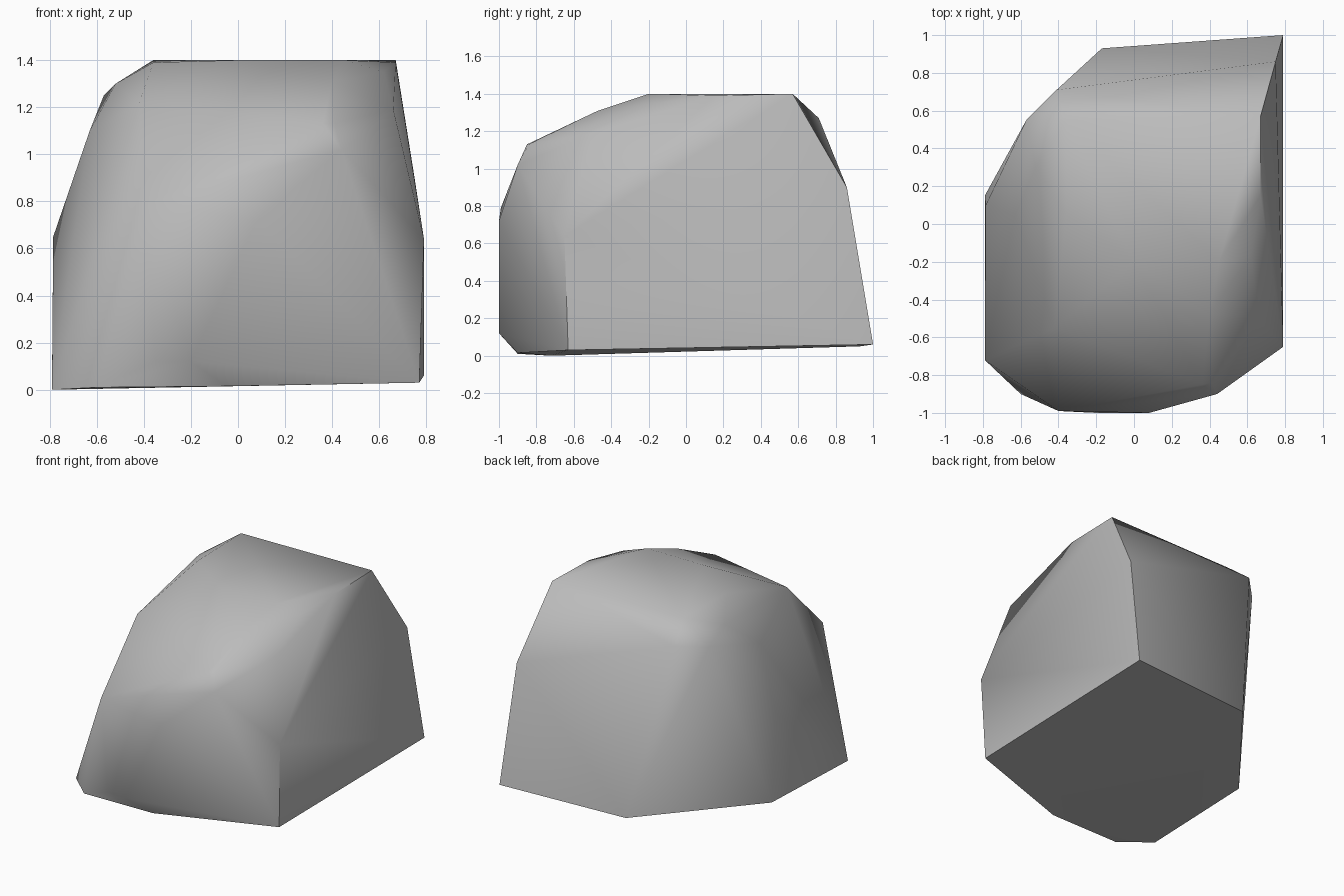
import bpy
import bmesh
import math

# Clear the default cube only
default_cube = bpy.data.objects.get("Cube")
if default_cube:
    bpy.data.objects.remove(default_cube, do_unlink=True)


def flat_material(name, colour):
    material = bpy.data.materials.new(name)
    material.use_nodes = True
    material.diffuse_color = colour
    shader = material.node_tree.nodes["Principled BSDF"]
    shader.inputs["Base Color"].default_value = colour
    shader.inputs["Roughness"].default_value = 0.8
    return material


def hull_object(name, corner_groups, material, smooth_angle):
    """Wrap the corner groups in one convex skin, smooth except at sharp edges."""
    bm = bmesh.new()
    for group in corner_groups:
        for corner in group:
            bm.verts.new(corner)
    result = bmesh.ops.convex_hull(bm, input=bm.verts[:])
    inside = set(result["geom_interior"]) | set(result["geom_unused"])
    loose = [item for item in inside if isinstance(item, bmesh.types.BMVert)]
    bmesh.ops.delete(bm, geom=loose, context="VERTS")

    # Merge nearly coplanar triangles into broad facets
    bmesh.ops.dissolve_limit(
        bm, angle_limit=math.radians(2), verts=bm.verts[:], edges=bm.edges[:])
    bmesh.ops.recalc_face_normals(bm, faces=bm.faces[:])

    mesh = bpy.data.meshes.new(name)
    bm.to_mesh(mesh)
    bm.free()
    mesh.materials.append(material)
    obj = bpy.data.objects.new(name, mesh)
    bpy.context.collection.objects.link(obj)

    bpy.ops.object.select_all(action="DESELECT")
    obj.select_set(True)
    bpy.context.view_layer.objects.active = obj
    bpy.ops.object.shade_smooth_by_angle(angle=math.radians(smooth_angle))
    return obj


# Outline of the slightly tilted base
base = [
    (-.79, -.72, 0), (-.6, -.9, .01), (-.05, -.9, .015), (.77, -.63, .03),
    (.79, 1, .06), (-.17, .93, .05), (-.79, .15, .03),
]

# Blunt front, undercut near the ground
front = [
    (-.35, -.99, .12), (-.2, -1, .12), (-.4, -.99, .79), (.08, -1, .72),
    (.44, -.9, 1.02), (.41, -.84, 1.13), (.36, -.85, 1.13),
]

# Broad cleaved side
cleaved_side = [
    (.79, -.65, .64), (.66, -.5, 1.19), (.62, -.17, 1.35),
    (.67, .15, 1.39), (.75, .86, .9),
]

# Rounded side
rounded_side = [
    (-.785, .1, .65), (-.63, .05, 1.1), (-.57, .55, 1.25),
    (-.52, .3, 1.3), (-.41, .71, 1.27), (-.42, -.55, 1.22),
]

# Flat crown and its front shoulder
crown = [
    (.67, .57, 1.4), (-.36, .55, 1.4), (-.36, .05, 1.39),
    (0, -.2, 1.4), (.45, -.2, 1.4), (.4, -.47, 1.31),
]

stone_grey = flat_material("stone grey", (.5, .5, .5, 1))
hull_object("boulder", [base, front, cleaved_side, rounded_side, crown],
            stone_grey, smooth_angle=42)
